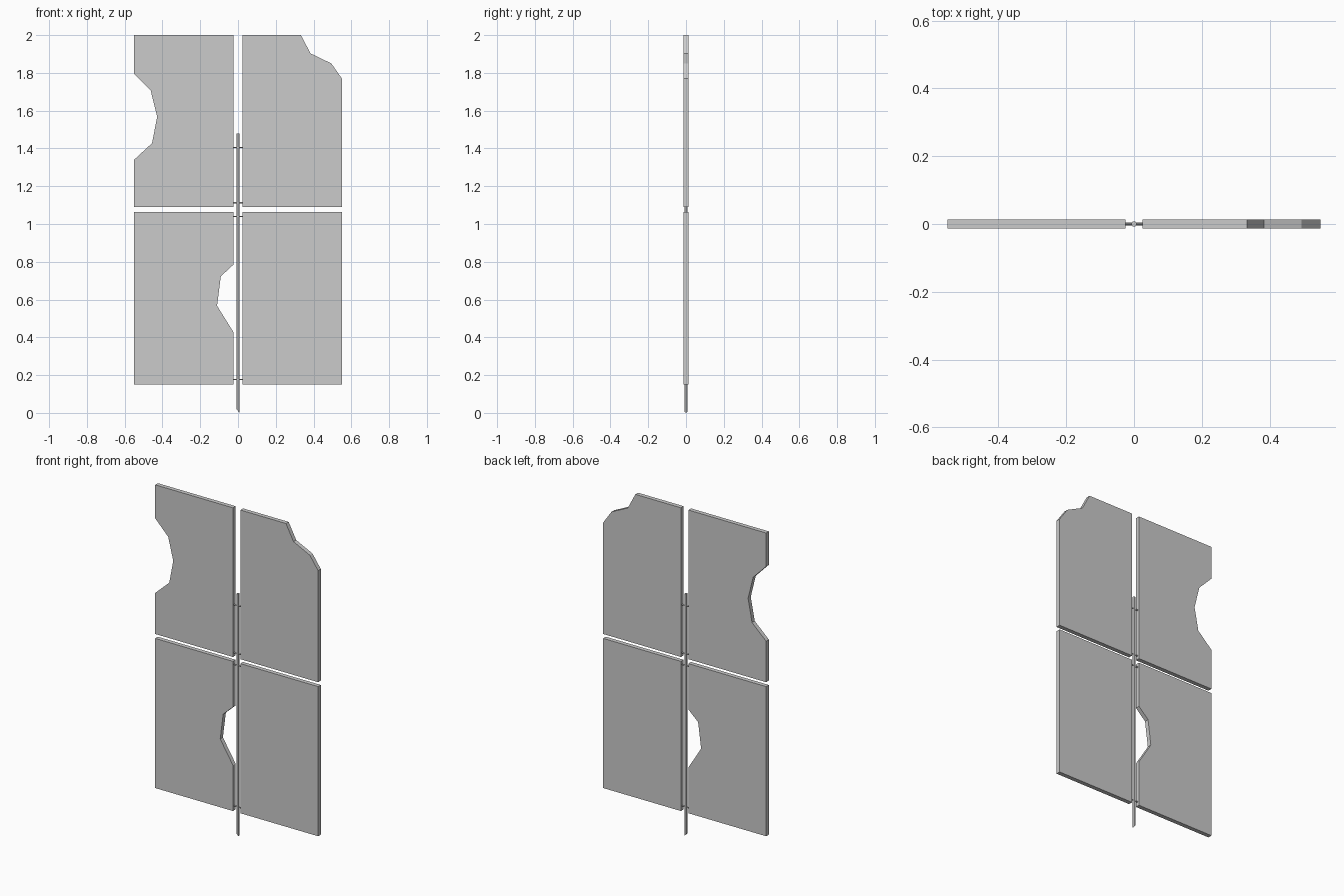
import bpy, bmesh, math
from mathutils import Matrix

if "Cube" in bpy.data.objects:
    bpy.data.objects.remove(bpy.data.objects["Cube"])

T = 0.013                                  # half panel thickness
IN, OUT = 0.025, 0.55                      # inner / outer panel edges
LOW, HIGH = (0.15, 1.063), (1.09, 2.0)     # panel rows


def finish(name, bm):
    bmesh.ops.recalc_face_normals(bm, faces=bm.faces)
    mesh = bpy.data.meshes.new(name)
    bm.to_mesh(mesh)
    bm.free()
    bpy.context.collection.objects.link(bpy.data.objects.new(name, mesh))


def panel(name, outline):
    bm = bmesh.new()
    face = bm.faces.new([bm.verts.new((x, -T, z)) for x, z in outline])
    ext = bmesh.ops.extrude_face_region(bm, geom=[face])
    verts = [g for g in ext["geom"] if isinstance(g, bmesh.types.BMVert)]
    bmesh.ops.translate(bm, verts=verts, vec=(0, 2 * T, 0))
    finish(name, bm)


def rod(name, sides, radius, length, matrix, slope=0.0):
    bm = bmesh.new()
    bmesh.ops.create_cone(bm, cap_ends=True, segments=sides, radius1=radius,
                          radius2=radius, depth=length, matrix=matrix)
    # slanted cut at the lower end
    for v in bm.verts:
        if slope and v.co.z < 0.1:
            v.co.z -= slope * v.co.x
    finish(name, bm)


# four boards, three with broken edges
panel("upper_left_board", [
    (-OUT, HIGH[0]), (-IN, HIGH[0]), (-IN, HIGH[1]), (-OUT, HIGH[1]),
    (-OUT, 1.796), (-0.462, 1.706), (-0.428, 1.568), (-0.455, 1.428), (-OUT, 1.34)])
panel("upper_right_board", [
    (IN, HIGH[0]), (OUT, HIGH[0]), (OUT, 1.77), (0.494, 1.85),
    (0.384, 1.903), (0.333, HIGH[1]), (IN, HIGH[1])])
panel("lower_left_board", [
    (-OUT, LOW[0]), (-IN, LOW[0]), (-IN, 0.429), (-0.111, 0.567),
    (-0.091, 0.723), (-IN, 0.784), (-IN, LOW[1]), (-OUT, LOW[1])])
panel("lower_right_board", [
    (IN, LOW[0]), (OUT, LOW[0]), (OUT, LOW[1]), (IN, LOW[1])])

# central post with slanted foot
rod("post", 6, 0.008, 1.47, Matrix.Translation((0, 0, 0.745))
    @ Matrix.Rotation(math.radians(90), 4, 'Z'), slope=1.2)

# cross pins joining the boards to the post
for i, z in enumerate((0.177, 1.04, 1.112, 1.405)):
    rod(f"cross_pin_{i + 1}", 6, 0.004, 2 * IN + 0.004,
        Matrix.Translation((0, 0, z)) @ Matrix.Rotation(math.radians(90), 4, 'Y'))
